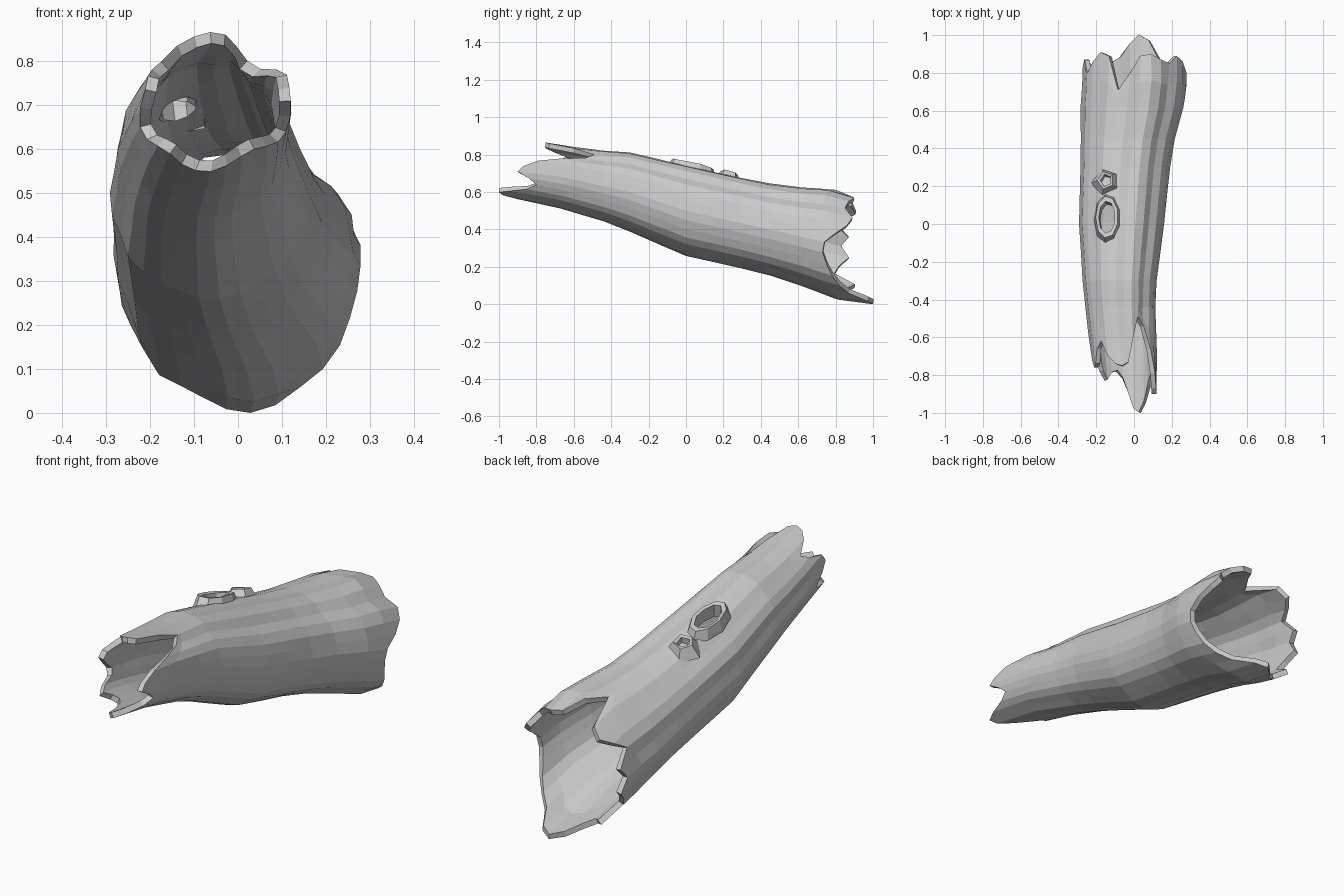
import bpy, bmesh, math, random
from mathutils import Vector, Matrix

if "Cube" in bpy.data.objects:
    bpy.data.objects.remove(bpy.data.objects["Cube"])

random.seed(4)
N = 30

# log sections along its length: y, centre x, centre z, radius x, radius z
SECTIONS = [(-1.0, -.04, .715, .155, .135), (-.75, -.045, .70, .172, .165),
            (-.5, -.07, .645, .18, .178), (-.3, -.075, .60, .195, .21),
            (0, -.065, .50, .225, .24), (.4, -.04, .41, .24, .24),
            (.6, -.01, .365, .27, .26), (.8, .008, .32, .278, .292),
            (1.0, 0, .27, .27, .27)]

# broken rim position for each angle, starting at +x and turning upwards
FRONT = [-.90, -.87, -.79, -.66, -.54, -.49, -.60, -.73, -.75, -.74,
         -.70, -.62, -.66, -.74, -.76, -.72, -.68, -.70, -.78, -.83,
         -.79, -.78, -.82, -.90, -.98, -1.0, -.94, -.85, -.80, -.84]
BACK = [.74, .80, .86, .89, .85, .87, .90, .89, .80, .71,
        .89, .91, .86, .80, .87, .83, .87, .82, .79, .90,
        .85, .88, .95, 1.0, .97, .87, .82, .78, .75, .73]
# bark ridges and grooves for each angle
BARK = [1, .99, 1.01, 1.0, .955, 1.02, 1.035, .985, 1.01, 1.0,
        1.01, .98, 1.0, 1.01, .98, 1.01, 1.0, .98, 1.01, 1.0,
        .98, .97, 1.0, 1.01, 1.0, .98, 1.0, 1.01, .99, 1.0]


def section(y):
    for a, b in zip(SECTIONS, SECTIONS[1:]):
        if y <= b[0]:
            t = (y - a[0]) / (b[0] - a[0])
            return [p + (q - p) * t for p, q in zip(a, b)][1:]
    return SECTIONS[-1][1:]


def surface(y, angle, bark=1):
    cx, cz, rx, rz = section(y)
    return Vector((cx + rx * bark * math.cos(angle), y, cz + rz * bark * math.sin(angle)))


def make(name, bm):
    me = bpy.data.meshes.new(name)
    bm.to_mesh(me)
    bm.free()
    ob = bpy.data.objects.new(name, me)
    bpy.context.collection.objects.link(ob)
    return ob


def bridge(bm, rows):
    for a, b in zip(rows, rows[1:]):
        for j in range(len(a)):
            k = (j + 1) % len(a)
            bm.faces.new((a[j], b[j], b[k], a[k]))


# hollow trunk
bm = bmesh.new()
rows = []
MID = [-.44, -.3, -.15, 0, .15, .3, .45, .62]
for i in range(len(MID) + 4):
    row = []
    for j in range(N):
        f, b = FRONT[j], BACK[j]
        ys = [f, (f + MID[0]) / 2] + MID + [(b + MID[-1]) / 2, b]
        rim = i in (0, len(MID) + 3)
        bark = BARK[j] if not rim else 1 + (BARK[j] - 1) * .5
        bark += 0 if rim else random.uniform(-.006, .006)
        row.append(bm.verts.new(surface(ys[i], math.tau * j / N, bark)))
    rows.append(row)
bridge(bm, rows)
log = make("hollow_log", bm)
solid = log.modifiers.new("wall", 'SOLIDIFY')
solid.thickness = .026
solid.offset = -1


# lofted elliptical rings lying on the bark
def stub(name, x, y, z, sides, rings, closed=False):
    bm = bmesh.new()
    m = Matrix.Translation((x, y, z)) @ Matrix.Rotation(-.23, 4, 'X') @ Matrix.Rotation(-.12, 4, 'Y')
    loops = []
    for rx, ry, h in rings:
        loops.append([bm.verts.new(m @ Vector((
            rx * math.cos(math.tau * (k + .5) / sides),
            ry * math.sin(math.tau * (k + .5) / sides),
            h + (0 if closed else random.uniform(-.005, .005))))) for k in range(sides)])
    bridge(bm, loops)
    if closed:
        bm.faces.new(loops[0])
        bm.faces.new(loops[-1])
    bmesh.ops.recalc_face_normals(bm, faces=bm.faces)
    return make(name, bm)


# knot hole through the wall
cutter = stub("knot_cutter", -.14, .03, .72, 9, [(.045, .09, -.12), (.045, .09, .12)], True)
cut = log.modifiers.new("knot_opening", 'BOOLEAN')
cut.operation = 'DIFFERENCE'
cut.object = cutter
cut.solver = 'EXACT'
cutter.hide_render = True
bpy.context.view_layer.objects.active = log
for name in ("wall", "knot_opening"):
    bpy.ops.object.modifier_apply(modifier=name)
bpy.data.objects.remove(cutter)

# raised knot collar and broken twig stub
stub("knot_collar", -.14, .03, .72, 9,
     [(.075, .14, -.02), (.06, .115, .032), (.044, .088, .03), (.043, .086, -.035)])
stub("twig_stub", -.145, .225, .672, 5,
     [(.085, .08, -.02), (.045, .05, .034), (.03, .034, .028), (.028, .03, -.01)])

# rest the log on the floor
low = min(v.co.z for v in log.data.vertices)
for ob in bpy.context.scene.objects:
    ob.data.transform(Matrix.Translation((0, 0, -low)))
